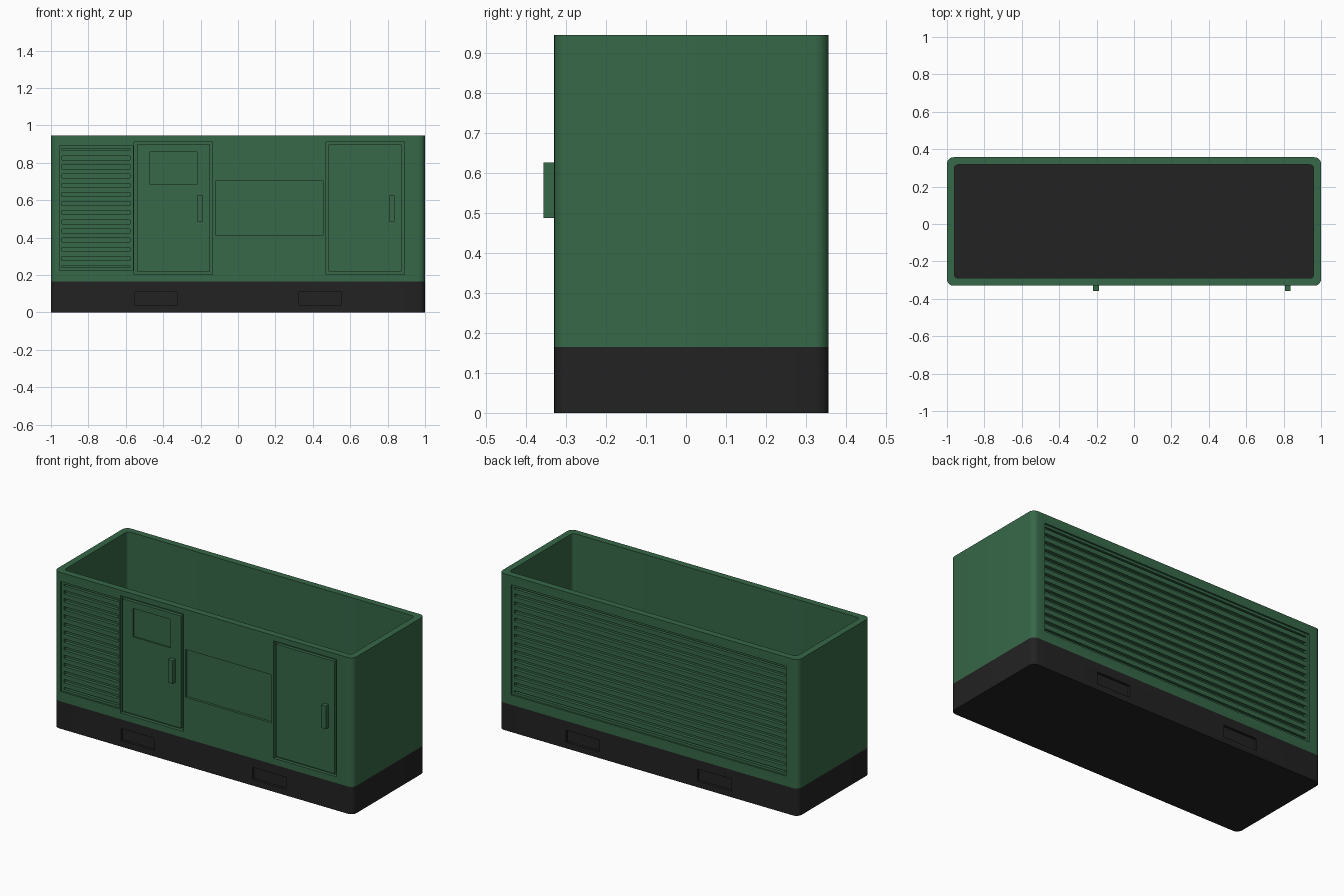
import bpy, bmesh, math

if "Cube" in bpy.data.objects:
    bpy.data.objects.remove(bpy.data.objects["Cube"])

FRONT, BACK = -0.33, 0.357      # outer wall planes in y
BASE_TOP, TOP = 0.165, 0.945


def material(name, rgb):
    m = bpy.data.materials.new(name)
    m.diffuse_color = (*rgb, 1)
    m.use_nodes = True
    m.node_tree.nodes["Principled BSDF"].inputs["Base Color"].default_value = m.diffuse_color
    return m


green = material("housing green", (0.037, 0.138, 0.065))
black = material("base black", (0.016, 0.016, 0.016))


def finish(name, bm, mat):
    bmesh.ops.recalc_face_normals(bm, faces=bm.faces)
    me = bpy.data.meshes.new(name)
    bm.to_mesh(me)
    bm.free()
    o = bpy.data.objects.new(name, me)
    bpy.context.collection.objects.link(o)
    if mat:
        me.materials.append(mat)
    return o


def boxes(name, items, mat=None):
    """One object made of boxes given as (x0, x1, y0, y1, z0, z1)."""
    bm = bmesh.new()
    for x0, x1, y0, y1, z0, z1 in items:
        vs = bmesh.ops.create_cube(bm, size=1)["verts"]
        for v in vs:
            v.co = ((x0 + x1) / 2 + v.co.x * (x1 - x0),
                    (y0 + y1) / 2 + v.co.y * (y1 - y0),
                    (z0 + z1) / 2 + v.co.z * (z1 - z0))
    return finish(name, bm, mat)


def rounded(inset, r, n=6):
    """Plan outline with rounded corners."""
    hx, hy, cy = 1 - inset, (BACK - FRONT) / 2 - inset, (BACK + FRONT) / 2
    pts = []
    for k, (sx, sy) in enumerate([(1, 1), (-1, 1), (-1, -1), (1, -1)]):
        for i in range(n + 1):
            a = math.pi / 2 * (k + i / n)
            pts.append((sx * (hx - r) + r * math.cos(a),
                        cy + sy * (hy - r) + r * math.sin(a)))
    return pts


def cut(target, items):
    """Subtract disjoint boxes from an object."""
    c = boxes("cutter", items)
    c.hide_render = True
    mod = target.modifiers.new("cut", 'BOOLEAN')
    mod.operation, mod.solver, mod.object = 'DIFFERENCE', 'EXACT', c
    bpy.ops.object.select_all(action='DESELECT')
    bpy.context.view_layer.objects.active = target
    target.select_set(True)
    bpy.ops.object.modifier_apply(modifier=mod.name)
    bpy.data.objects.remove(c)


def recess(x0, x1, z0, z1, depth, back=False):
    if back:
        return (x0, x1, BACK - depth, BACK + 0.05, z0, z1)
    return (x0, x1, FRONT - 0.05, FRONT + depth, z0, z1)


# Black base tray
bm = bmesh.new()
out = rounded(0, 0.035)
rings = [[bm.verts.new((x, y, z)) for x, y in out] for z in (0, BASE_TOP)]
for ring in rings:
    bm.faces.new(ring)
for i in range(len(out)):
    j = (i + 1) % len(out)
    bm.faces.new((rings[0][i], rings[0][j], rings[1][j], rings[1][i]))
base = finish("base", bm, black)
# Lifting pockets on both long sides
cut(base, [recess(s * 0.44 - 0.113, s * 0.44 + 0.113, 0.037, 0.11, 0.015, b)
           for s in (-1, 1) for b in (False, True)])

# Open-topped housing wall
bm = bmesh.new()
loops = [[bm.verts.new((x, y, z)) for x, y in rounded(ins, r)]
         for ins, r, z in ((0, 0.035, BASE_TOP), (0, 0.035, TOP),
                           (0.04, 0.02, TOP), (0.04, 0.02, BASE_TOP))]
for k in range(4):
    a, b = loops[k], loops[(k + 1) % 4]
    for i in range(len(a)):
        j = (i + 1) % len(a)
        bm.faces.new((a[i], a[j], b[j], b[i]))
housing = finish("housing", bm, green)

DOORS = [(-0.555, -0.135), (0.47, 0.89)]
LOUVRES = [("front_louvre", -0.955, -0.562, False), ("back_louvre", -0.92, 0.92, True)]
Z0, Z1 = 0.225, 0.89

# Shallow frames, door openings and the display panel
cut(housing, [recess(x0, x1, 0.203, 0.912, 0.02) for x0, x1 in DOORS]
    + [recess(x0, x1, Z0, Z1, 0.01, b) for _, x0, x1, b in LOUVRES]
    + [recess(-0.12, 0.455, 0.413, 0.703, 0.015)])
# Deeper louvre wells inside the frames
cut(housing, [recess(x0 + 0.015, x1 - 0.015, Z0 + 0.015, Z1 - 0.015, 0.03, b)
              for _, x0, x1, b in LOUVRES])

# Louvre slats
COUNT = 13
pitch = (Z1 - Z0 - 0.03) / COUNT
for name, x0, x1, back in LOUVRES:
    y0, y1 = (BACK - 0.032, BACK - 0.01) if back else (FRONT + 0.01, FRONT + 0.032)
    slats = []
    for i in range(COUNT):
        z = Z0 + 0.015 + pitch * (i + 0.5)
        slats.append((x0 + 0.014, x1 - 0.014, y0, y1, z - 0.014, z + 0.014))
    boxes(name + "_slats", slats, green)

# Door leaves set in a narrow groove, with handles
for k, (x0, x1) in enumerate(DOORS):
    side = ("left", "right")[k]
    leaf = boxes(side + "_door",
                 [(x0 + 0.015, x1 - 0.015, FRONT, FRONT + 0.022, 0.218, 0.897)], green)
    if k == 0:
        cut(leaf, [recess(-0.47, -0.22, 0.685, 0.857, 0.01)])
    hx = x1 - 0.068
    boxes(side + "_handle",
          [(hx - 0.016, hx + 0.016, -0.357, FRONT + 0.005, 0.487, 0.626)], green)

# Smooth only the rounded corners
bpy.ops.object.select_all(action='DESELECT')
for o in (base, housing):
    o.select_set(True)
bpy.context.view_layer.objects.active = housing
bpy.ops.object.shade_smooth_by_angle(angle=math.radians(30))
